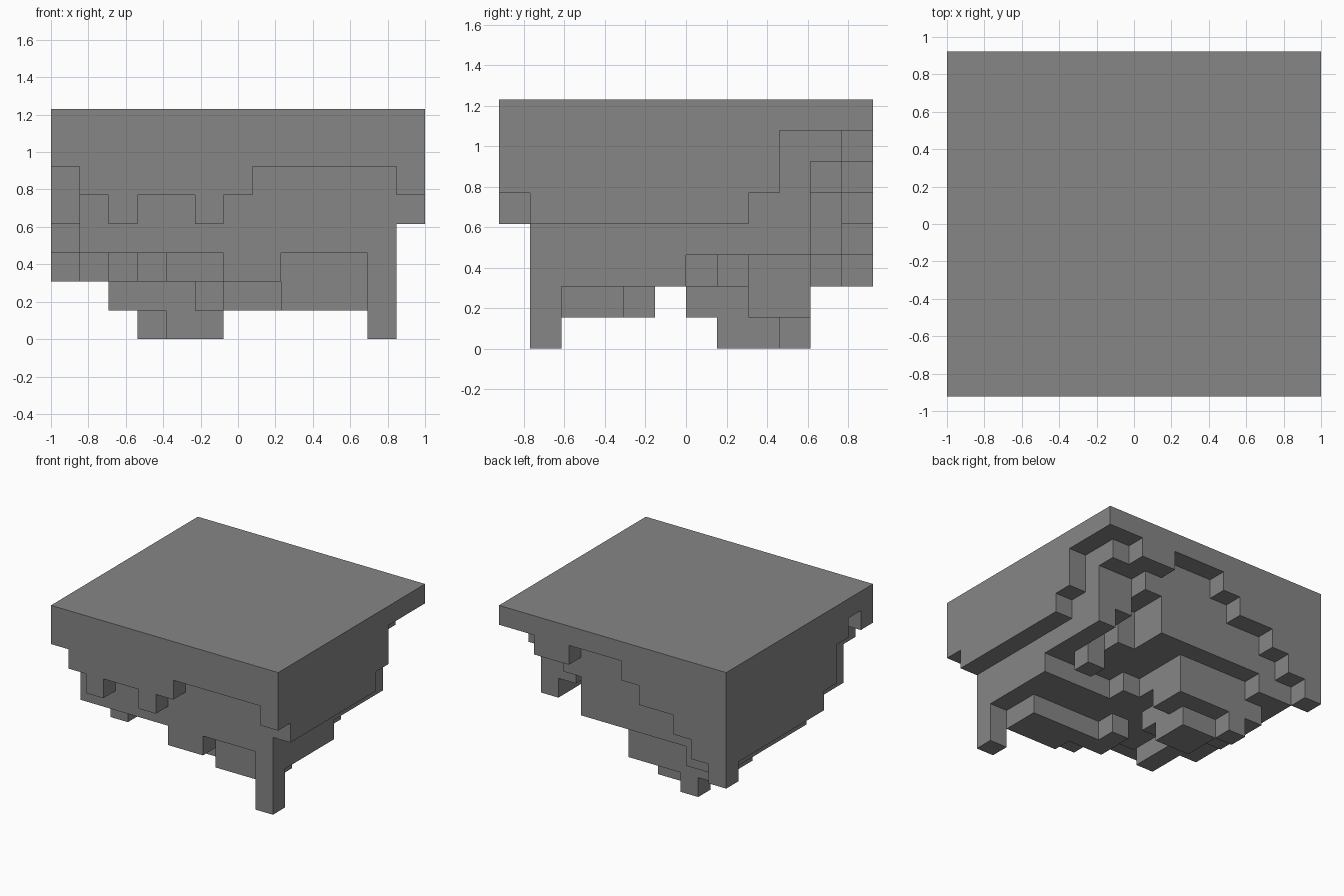
import bpy
import bmesh
import math

# Remove the default object
default = bpy.data.objects.get("Cube")
if default:
    bpy.data.objects.remove(default, do_unlink=True)

COLS, ROWS, LEVELS = 13, 12, 8
UNIT = 2 / COLS

# Underside height of every block column; each feature is a set of
# (first column, last column, first row, last row, level) areas
floor = {(c, r): 3 for c in range(COLS) for r in range(ROWS)}


def shape(areas):
    for c_start, c_end, r_start, r_end, level in areas:
        for c in range(c_start, c_end + 1):
            for r in range(r_start, r_end + 1):
                floor[c, r] = level


# Overhanging rim along the front
shape([(0, 12, 0, 0, 6), (1, 6, 0, 0, 5), (2, 2, 0, 0, 4),
       (5, 5, 0, 0, 4), (12, 12, 0, 0, 5)])

# Rim along the +x side
shape([(12, 12, 1, 7, 4), (12, 12, 8, 8, 5), (12, 12, 9, 10, 7)])

# Stepped rim along the back
shape([(0, 0, 11, 11, 2), (2, 2, 11, 11, 4), (3, 4, 11, 11, 5),
       (5, 5, 11, 11, 6), (6, 12, 11, 11, 7), (9, 10, 11, 11, 6),
       (10, 11, 10, 10, 6), (9, 9, 9, 10, 5), (10, 10, 8, 9, 4)])

# Notched rim along the -x side
shape([(0, 0, 1, 1, 7), (0, 0, 2, 2, 6), (0, 0, 3, 3, 4)])

# Upper shelves
shape([(1, 1, 4, 10, 2), (2, 2, 2, 10, 2), (6, 7, 1, 6, 2),
       (4, 5, 3, 6, 2), (3, 3, 6, 6, 2), (8, 11, 4, 5, 2),
       (11, 11, 2, 3, 2), (10, 10, 7, 7, 2), (6, 6, 7, 7, 2)])

# Lower shelves
shape([(8, 10, 2, 3, 1), (6, 7, 3, 3, 1), (6, 6, 4, 4, 1),
       (5, 5, 6, 6, 1), (2, 3, 7, 8, 1), (2, 2, 9, 9, 1),
       (4, 6, 9, 9, 1), (6, 6, 8, 8, 1)])

# Lowest tips and the front leg
shape([(4, 5, 7, 8, 0), (3, 3, 9, 9, 0), (11, 11, 1, 1, 0)])

# Skin the blocks with outer faces only
bm = bmesh.new()


def quad(*corners):
    bm.faces.new([bm.verts.new(((x - COLS / 2) * UNIT,
                                (y - ROWS / 2) * UNIT,
                                z * UNIT)) for x, y, z in corners])


for (c, r), low in floor.items():
    d, s = c + 1, r + 1
    quad((c, r, low), (c, s, low), (d, s, low), (d, r, low))
    quad((c, r, LEVELS), (d, r, LEVELS), (d, s, LEVELS), (c, s, LEVELS))
    # Walls, wherever the neighbour ends higher up
    walls = {(c, r - 1): ((c, r), (d, r)), (d, r): ((d, r), (d, s)),
             (c, s): ((d, s), (c, s)), (c - 1, r): ((c, s), (c, r))}
    for neighbour, (a, b) in walls.items():
        for z in range(low, floor.get(neighbour, LEVELS)):
            quad((*a, z), (*b, z), (*b, z + 1), (*a, z + 1))

# Weld and merge coplanar faces
bmesh.ops.remove_doubles(bm, verts=bm.verts[:], dist=UNIT / 100)
bmesh.ops.dissolve_limit(bm, angle_limit=math.radians(1),
                         verts=bm.verts[:], edges=bm.edges[:])

mesh = bpy.data.meshes.new("stepped_block")
bm.to_mesh(mesh)
bm.free()

# Plain grey stone
stone = bpy.data.materials.new("stone_grey")
stone.use_nodes = True
grey = (0.24, 0.24, 0.24, 1)
stone.diffuse_color = grey
stone.node_tree.nodes["Principled BSDF"].inputs["Base Color"].default_value = grey
mesh.materials.append(stone)

block = bpy.data.objects.new("stepped_block", mesh)
bpy.context.collection.objects.link(block)
